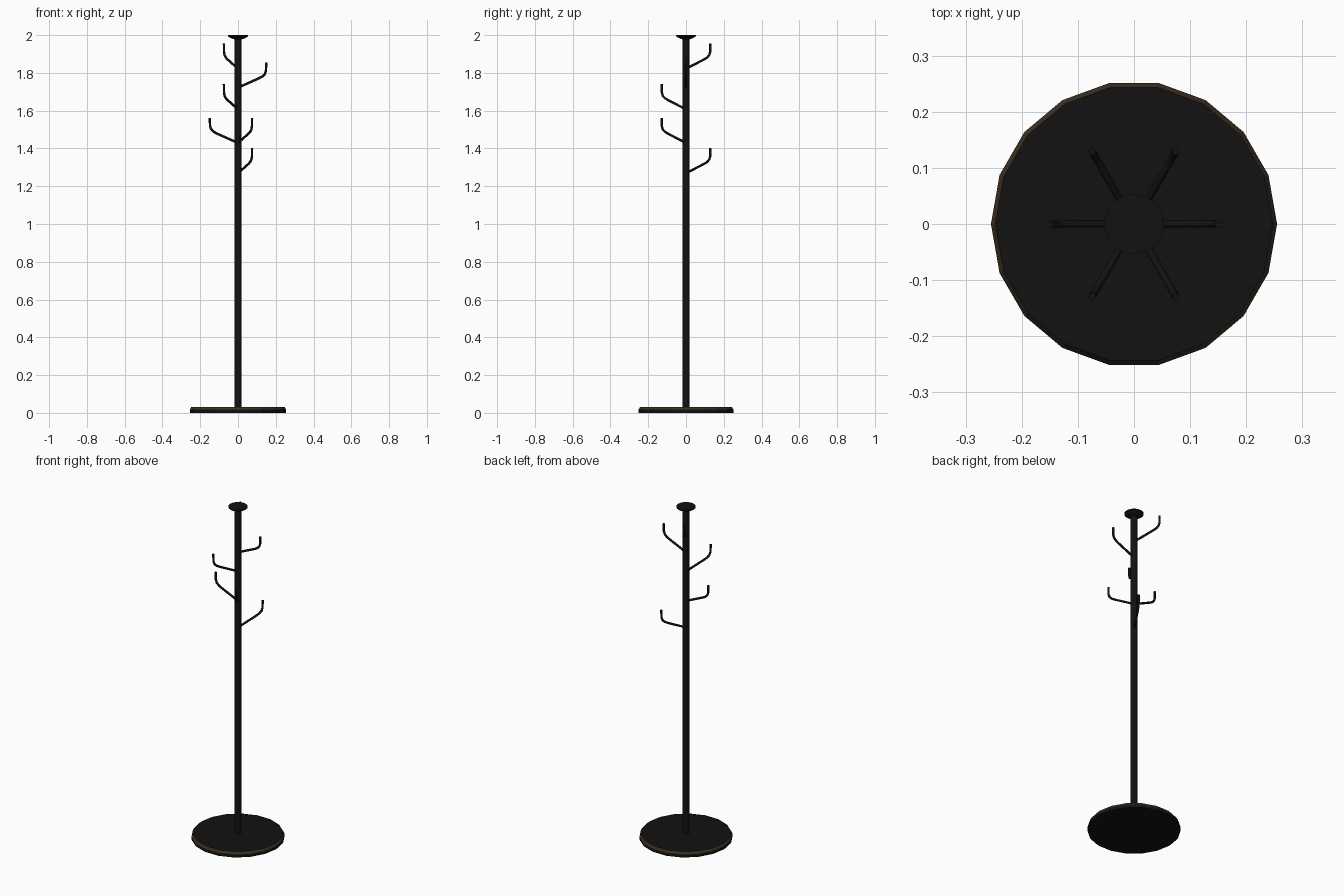
import bpy, bmesh
from math import cos, sin, pi, radians

if "Cube" in bpy.data.objects:
    bpy.data.objects.remove(bpy.data.objects["Cube"])


def material(name, color):
    m = bpy.data.materials.new(name)
    m.diffuse_color = (*color, 1)
    m.use_nodes = True
    m.node_tree.nodes["Principled BSDF"].inputs["Base Color"].default_value = m.diffuse_color
    return m


BLACK = material("black_metal", (0.006, 0.006, 0.006))
BROWN = material("dark_brown", (0.045, 0.028, 0.016))


def lathe(name, profile, sides, brown_bands=()):
    """Closed solid of revolution from (radius, z) points, bottom to top."""
    bm = bmesh.new()
    rings = [[bm.verts.new((r * cos(2 * pi * i / sides), r * sin(2 * pi * i / sides), z))
              for i in range(sides)] for r, z in profile]
    bm.faces.new(rings[0][::-1])
    bm.faces.new(rings[-1])
    for k in range(len(rings) - 1):
        a, b = rings[k], rings[k + 1]
        for i in range(sides):
            j = (i + 1) % sides
            f = bm.faces.new((a[i], a[j], b[j], b[i]))
            f.material_index = 1 if k in brown_bands else 0
    mesh = bpy.data.meshes.new(name)
    bm.to_mesh(mesh)
    bm.free()
    mesh.materials.append(BLACK)
    if brown_bands:
        mesh.materials.append(BROWN)
    ob = bpy.data.objects.new(name, mesh)
    bpy.context.collection.objects.link(ob)
    return ob


def hook(name, angle, z):
    """Upturned round-section arm leaving the pole at height z."""
    path = [(0.0, -0.008), (0.112, 0.042), (0.130, 0.052), (0.142, 0.064),
            (0.148, 0.082), (0.149, 0.125)]
    cu = bpy.data.curves.new(name, 'CURVE')
    cu.dimensions = '3D'
    cu.bevel_depth = 0.0065
    cu.bevel_resolution = 2
    cu.use_fill_caps = True
    sp = cu.splines.new('POLY')
    sp.points.add(len(path) - 1)
    for p, (r, h) in zip(sp.points, path):
        p.co = (r, 0, h, 1)
    sp.use_smooth = True
    cu.materials.append(BLACK)
    ob = bpy.data.objects.new(name, cu)
    ob.location.z = z
    ob.rotation_euler.z = radians(angle)
    bpy.context.collection.objects.link(ob)


# Round base with a brown chamfered rim
lathe("base", [(0.255, 0), (0.255, 0.018), (0.247, 0.032)], 18, brown_bands=(1,))

# Pole and flared top cap
lathe("pole", [(0.018, 0.03), (0.018, 1.985)], 18)
lathe("top_cap", [(0.022, 1.978), (0.04, 1.985), (0.053, 1.994), (0.053, 2.0)], 18)

# Coat hooks spiralling around the pole
for i, (angle, z) in enumerate([(120, 1.83), (0, 1.73), (240, 1.615),
                                (180, 1.437), (300, 1.437), (60, 1.277)]):
    hook(f"hook_{i + 1}", angle, z)
